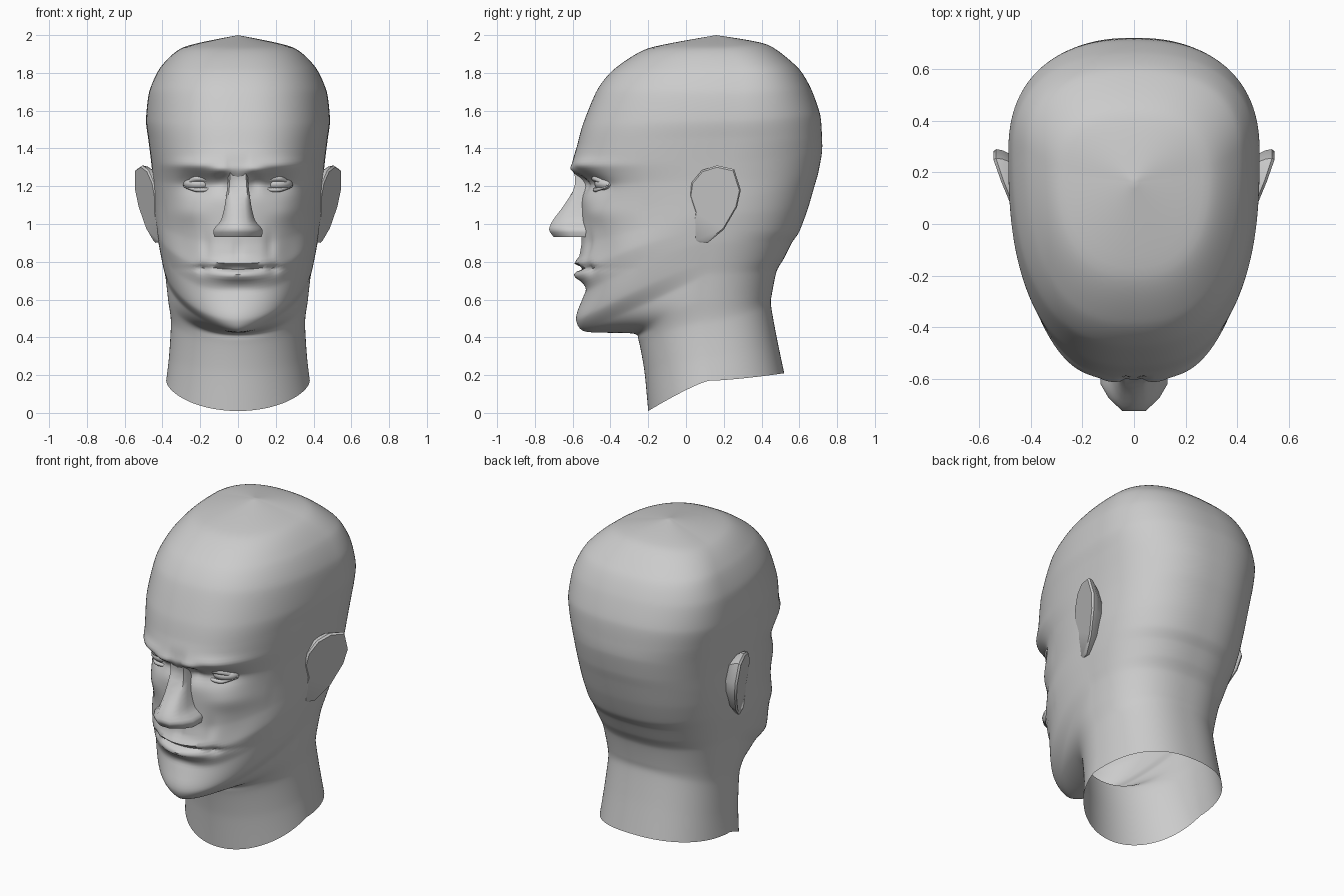
import bpy, bmesh, math
from mathutils import Vector

if "Cube" in bpy.data.objects:
    bpy.data.objects.remove(bpy.data.objects["Cube"])

clay = bpy.data.materials.new("grey_clay")
clay.use_nodes = True
tone = (0.6, 0.6, 0.6, 1)
clay.diffuse_color = tone
clay.node_tree.nodes["Principled BSDF"].inputs["Base Color"].default_value = tone


def finish(name, bm, angle=40, mirror=False):
    """Turn a bmesh into a shaded object, optionally mirrored left to right."""
    bmesh.ops.remove_doubles(bm, verts=bm.verts, dist=0.0004)
    bmesh.ops.recalc_face_normals(bm, faces=bm.faces)
    mesh = bpy.data.meshes.new(name)
    bm.to_mesh(mesh)
    bm.free()
    mesh.materials.append(clay)
    obj = bpy.data.objects.new(name, mesh)
    bpy.context.collection.objects.link(obj)
    if mirror:
        obj.modifiers.new("mirror", "MIRROR")
    bpy.ops.object.select_all(action="DESELECT")
    bpy.context.view_layer.objects.active = obj
    obj.select_set(True)
    bpy.ops.object.shade_smooth_by_angle(angle=math.radians(angle))
    return obj


def loft(bm, rings, closed=True):
    """Bridge consecutive rings of points with quads."""
    rows = [[bm.verts.new(p) for p in ring] for ring in rings]
    count = len(rows[0])
    for low, high in zip(rows, rows[1:]):
        for i in range(count if closed else count - 1):
            j = (i + 1) % count
            bm.faces.new((low[i], low[j], high[j], high[i]))
    return rows


def blend(points, steps):
    """Smooth interpolation through a list of equal-length tuples."""
    result = []
    last = len(points) - 1
    for k in range(last):
        before, a, b, after = (points[max(k - 1, 0)], points[k],
                               points[k + 1], points[min(k + 2, last)])
        for step in range(steps):
            t = step / steps
            u = 1 - t
            row = []
            for w, p, q, r in zip(before, a, b, after):
                start, end = 0.36 * (q - w), 0.36 * (r - p)
                row.append(p * u * u * (1 + 2 * t) + q * t * t * (3 - 2 * t)
                           + start * t * u * u - end * t * t * u)
            result.append(row)
    result.append(points[last])
    return result


# Head and neck rings: front y, z | side x, y, z | back y, z | front squareness
levels = [
    (-.20, .01, .38, .12, .17, .52, .21, 2),
    (-.22, .22, .365, .12, .3, .48, .4, 2),
    (-.25, .38, .355, .1, .48, .45, .57, 2),
    (-.28, .42, .37, .08, .6, .455, .63, 2),
    (-.53, .43, .385, .1, .73, .48, .75, 1.6),
    (-.575, .49, .4, .1, .8, .52, .82, 1.9),
    (-.54, .64, .42, .12, .9, .56, .9, 2.2),
    (-.575, .76, .43, .14, .97, .6, .96, 2.3),
    (-.555, .9, .44, .16, 1.05, .645, 1.08, 2.2),
    (-.555, 1.05, .445, .18, 1.13, .68, 1.2, 2.2),
    (-.56, 1.2, .45, .2, 1.23, .7, 1.27, 2.3),
    (-.605, 1.3, .46, .22, 1.33, .72, 1.38, 2.4),
    (-.575, 1.42, .475, .25, 1.45, .72, 1.46, 2.5),
    (-.545, 1.53, .487, .27, 1.55, .71, 1.58, 2.5),
    (-.47, 1.71, .47, .28, 1.7, .66, 1.72, 2.5),
    (-.38, 1.82, .41, .28, 1.83, .59, 1.83, 2.5),
    (-.2, 1.93, .29, .2, 1.935, .43, 1.95, 2.4),
    (.16, 2, 0, .16, 2, .16, 2, 2),
]

# Sculpting brushes on the face: x, z, radius x, radius z, push along y
brushes = {
    "eye_socket": (.2, 1.21, .11, .055, .05),
    "inner_socket": (.08, 1.22, .04, .05, .03),
    "brow_outer": (.24, 1.315, .12, .03, -.02),
    "brow_inner": (.09, 1.285, .05, .025, -.02),
    "frown": (.03, 1.32, .012, .04, .012),
    "cheekbone": (.27, 1.06, .1, .06, -.02),
    "cheek_hollow": (.28, .84, .07, .1, .02),
    "smile_fold": (.17, .88, .025, .07, .012),
    "philtrum": (0, .86, .02, .05, .01),
    "upper_lip": (0, .795, .14, .018, -.022),
    "mouth_line": (0, .766, .2, .012, .035),
    "mouth_corner": (.19, .765, .03, .03, .02),
    "lower_lip": (0, .725, .12, .022, -.028),
    "lip_shadow": (0, .66, .12, .03, .012),
    "chin": (0, .53, .12, .06, -.01),
}


def head_ring(level, count=160):
    fy, fz, sx, sy, sz, by, bz, square = level
    ring = []
    for i in range(count):
        angle = math.tau * i / count
        c, s = math.cos(angle), math.sin(angle)
        power = 2 / (square if c > 0 else 2.4)
        end_y, end_z = (fy, fz) if c > 0 else (by, bz)
        x = math.copysign(sx * abs(s) ** power, s)
        y = sy + (end_y - sy) * abs(c) ** power
        z = sz + (end_z - sz) * abs(c) ** 1.2
        if y < -.25:
            y += sum(push * math.exp(-((abs(x) - cx) / rx) ** 2 - ((z - cz) / rz) ** 2)
                     for cx, cz, rx, rz, push in brushes.values())
        ring.append((x, y, z))
    return ring


# Head with neck, open at the bottom
bm = bmesh.new()
loft(bm, [head_ring(level) for level in blend(levels, 8)])
finish("head_and_neck", bm, 60)

# Nose: z, ridge half width, base half width, ridge y
bm = bmesh.new()
sections = []
for z, ridge, base, y in blend([(1.3, .03, .05, -.59), (1.21, .03, .055, -.58),
                                (1.1, .035, .07, -.645), (1.02, .042, .09, -.705),
                                (.97, .045, .13, -.725), (.93, .03, .125, -.7)], 3):
    half = [(base, -.48), (base, y * .4 - .33), (base * .65 + ridge * .3, y * .6 - .24), (ridge, y)]
    sections.append([(x, d, z) for x, d in half] + [(-x, d, z) for x, d in reversed(half)])
rows = loft(bm, sections)
bm.faces.new(rows[-1])
finish("nose", bm, 50)

# Eyeballs
bm = bmesh.new()
bmesh.ops.create_uvsphere(bm, u_segments=24, v_segments=16, radius=.09)
for v in bm.verts:
    v.co = Vector((v.co.x + .2, v.co.y - .395, v.co.z * .5 + 1.212))
finish("eyes", bm, 60, mirror=True)


# Eyelids: tapered tubes along the upper and lower lid
def lid(name, path, radius):
    bm = bmesh.new()
    points = blend(path, 5)
    rings = []
    for k, (x, y, z) in enumerate(points):
        r = radius * (.3 + math.sin(math.pi * k / (len(points) - 1)))
        rings.append([(x, y + r * math.cos(a), z + r * math.sin(a))
                      for a in (math.tau * i / 8 for i in range(8))])
    loft(bm, rings)
    finish(name, bm, 60, mirror=True)


lid("upper_eyelids", [(.11, -.48, 1.2), (.16, -.485, 1.237), (.23, -.475, 1.24), (.29, -.41, 1.205)], .013)
lid("lower_eyelids", [(.11, -.48, 1.195), (.17, -.483, 1.182), (.23, -.472, 1.182), (.29, -.41, 1.2)], .009)

# Ears: flared plates narrowing toward the head
outline = [(.02, 1.15), (.03, 1.22), (.085, 1.285), (.165, 1.31), (.255, 1.29), (.29, 1.18),
           (.27, 1.09), (.2, .97), (.115, .9), (.05, .905), (.035, .97), (.05, 1.06)]


def ear_ring(scale, inset):
    ring = []
    for y, z in outline:
        flare = .46 + .36 * (y - .05) + .12 * (z - 1.2)
        ring.append((flare - inset, .14 + (y - .14) * scale, 1.12 + (z - 1.12) * scale))
    return ring


bm = bmesh.new()
rows = loft(bm, [ear_ring(.75, .1), ear_ring(.97, .035), ear_ring(1, .01), ear_ring(.95, 0)])
bm.faces.new(rows[0])
bm.faces.new(rows[-1])
finish("ears", bm, 35, mirror=True)
